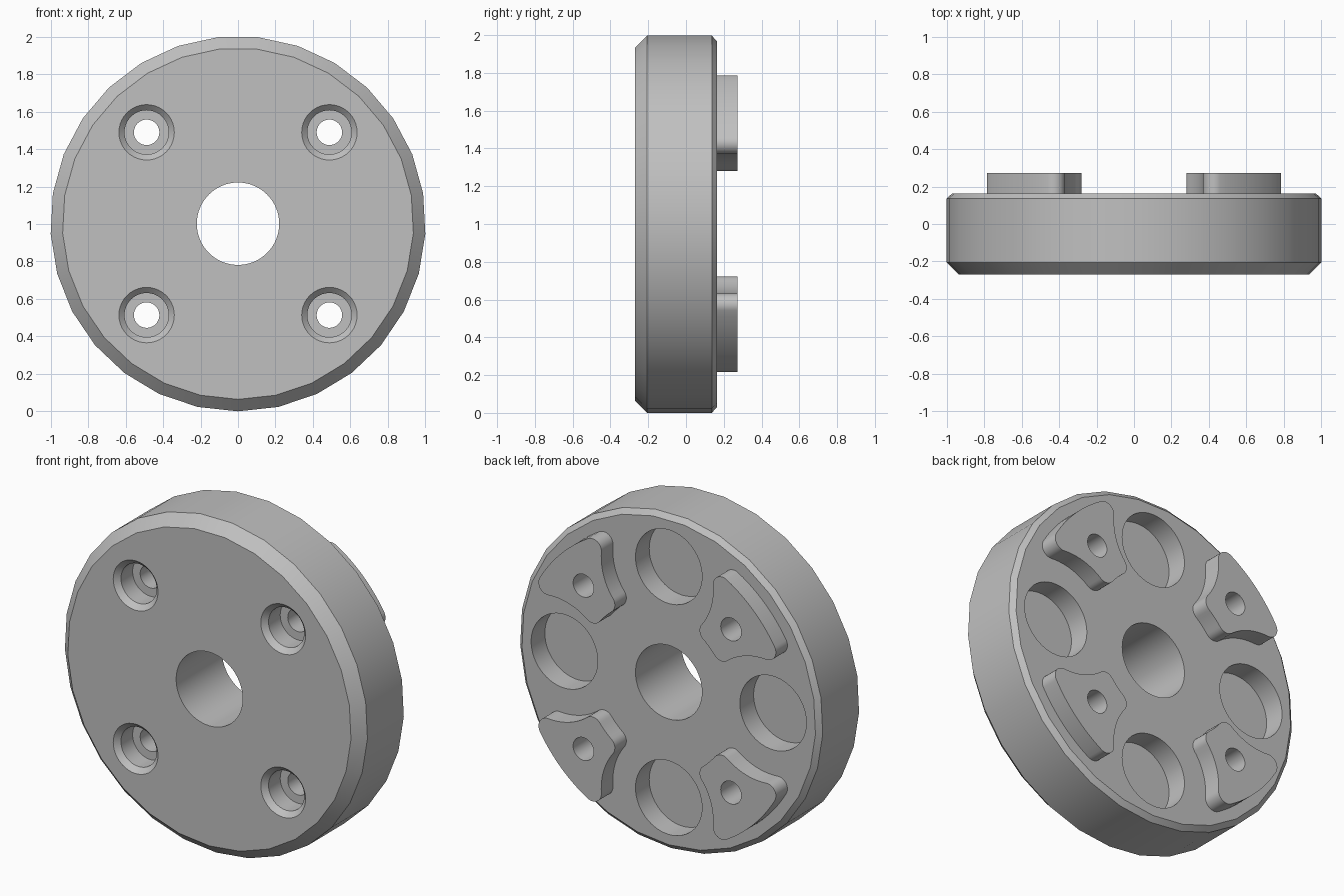
import bpy, bmesh
from math import sin, cos, pi, radians, degrees, atan2, hypot

cube = bpy.data.objects.get("Cube")
if cube:
    bpy.data.objects.remove(cube, do_unlink=True)

# Main dimensions
R = 1.0015            # disc radius, also the height of its axis
FRONT, BACK, TOP = -0.27, 0.163, 0.272
PITCH = 0.69          # radius on which holes and pockets sit
BORE = 0.22

metal = bpy.data.materials.new("plain grey metal")
metal.use_nodes = True
metal.diffuse_color = (0.53, 0.53, 0.53, 1)
metal.node_tree.nodes["Principled BSDF"].inputs["Base Color"].default_value = (0.53, 0.53, 0.53, 1)


def loft(bm, rings):
    """Closed solid through a list of equally long point rings."""
    rings = [[bm.verts.new(p) for p in ring] for ring in rings]
    n = len(rings[0])
    for a, b in zip(rings, rings[1:]):
        for i in range(n):
            j = (i + 1) % n
            bm.faces.new((a[i], a[j], b[j], b[i]))
    bm.faces.new(rings[0][::-1])
    bm.faces.new(rings[-1])


def turned(bm, profile, cx, cz, n):
    """Solid of revolution along y from (radius, y) pairs."""
    angles = [2 * pi * i / n - pi / 2 for i in range(n)]
    loft(bm, [[(cx + r * cos(a), y, cz + r * sin(a)) for a in angles] for r, y in profile])


def make_object(name, bm):
    bmesh.ops.recalc_face_normals(bm, faces=bm.faces)
    mesh = bpy.data.meshes.new(name)
    bm.to_mesh(mesh)
    bm.free()
    mesh.materials.append(metal)
    obj = bpy.data.objects.new(name, mesh)
    bpy.context.collection.objects.link(obj)
    return obj


def cut_and_smooth(obj, cutter):
    bpy.ops.object.select_all(action='DESELECT')
    obj.select_set(True)
    bpy.context.view_layer.objects.active = obj
    mod = obj.modifiers.new("holes", 'BOOLEAN')
    mod.operation, mod.solver, mod.object = 'DIFFERENCE', 'EXACT', cutter
    bpy.ops.object.modifier_apply(modifier=mod.name)
    bpy.ops.object.shade_smooth_by_angle(angle=radians(30))


def arc(cx, cz, r, start, end, n):
    steps = [radians(start + (end - start) * i / n) for i in range(n + 1)]
    return [(cx + r * cos(a), cz + r * sin(a)) for a in steps]


def lug_outline():
    """Rounded lug around the diagonal, hollowed beside the pockets."""
    f, hollow = 0.06, 0.37
    ix, iz = 0.427, 0.34       # inner corner centre
    ox, oz = 0.725, 0.4286     # outer corner centre
    ia, oa = degrees(atan2(iz, ix)), degrees(atan2(oz, ox))
    ip, op = degrees(atan2(iz, ix - PITCH)), degrees(atan2(oz, ox - PITCH))
    half = arc(0, 0, hypot(ix, iz) - f, 45, ia, 3)
    half += arc(ix, iz, f, ia + 180, ip + 180, 8)[1:]
    half += arc(PITCH, 0, hollow, ip, op, 12)[1:]
    half += arc(ox, oz, f, op + 180, oa + 360, 10)[1:]
    half += arc(0, 0, hypot(ox, oz) + f, oa, 45, 6)[1:]
    return half + [(z, x) for x, z in half[-2:0:-1]]


# Cutter: central bore, stepped screw holes and blind back pockets
bm = bmesh.new()
turned(bm, [(BORE, -0.5), (BORE, 0.5)], 0, R, 64)
screw = [(0.158, FRONT - 0.01), (0.118, FRONT + 0.03), (0.118, FRONT + 0.14),
         (0.068, FRONT + 0.14), (0.068, 0.5)]
for k in range(4):
    a = k * pi / 2
    turned(bm, screw, PITCH * cos(a + pi / 4), R + PITCH * sin(a + pi / 4), 40)
    turned(bm, [(BORE, BACK - 0.13), (BORE, 0.5)], PITCH * cos(a), R + PITCH * sin(a), 56)
cutter = make_object("hole_cutter", bm)
cutter.hide_render = True

# Chamfered disc
bm = bmesh.new()
turned(bm, [(R - 0.064, FRONT), (R, FRONT + 0.064), (R, BACK - 0.026), (R - 0.03, BACK)], 0, R, 29)
cut_and_smooth(make_object("disc", bm), cutter)

# Four raised lugs on the back
outline = lug_outline()
for name, sx, sz in (("upper_left", 1, 1), ("upper_right", -1, 1),
                     ("lower_left", 1, -1), ("lower_right", -1, -1)):
    bm = bmesh.new()
    loft(bm, [[(sx * x, y, R + sz * z) for x, z in outline] for y in (BACK - 0.01, TOP)])
    cut_and_smooth(make_object(name + "_lug", bm), cutter)

bpy.data.objects.remove(cutter, do_unlink=True)
